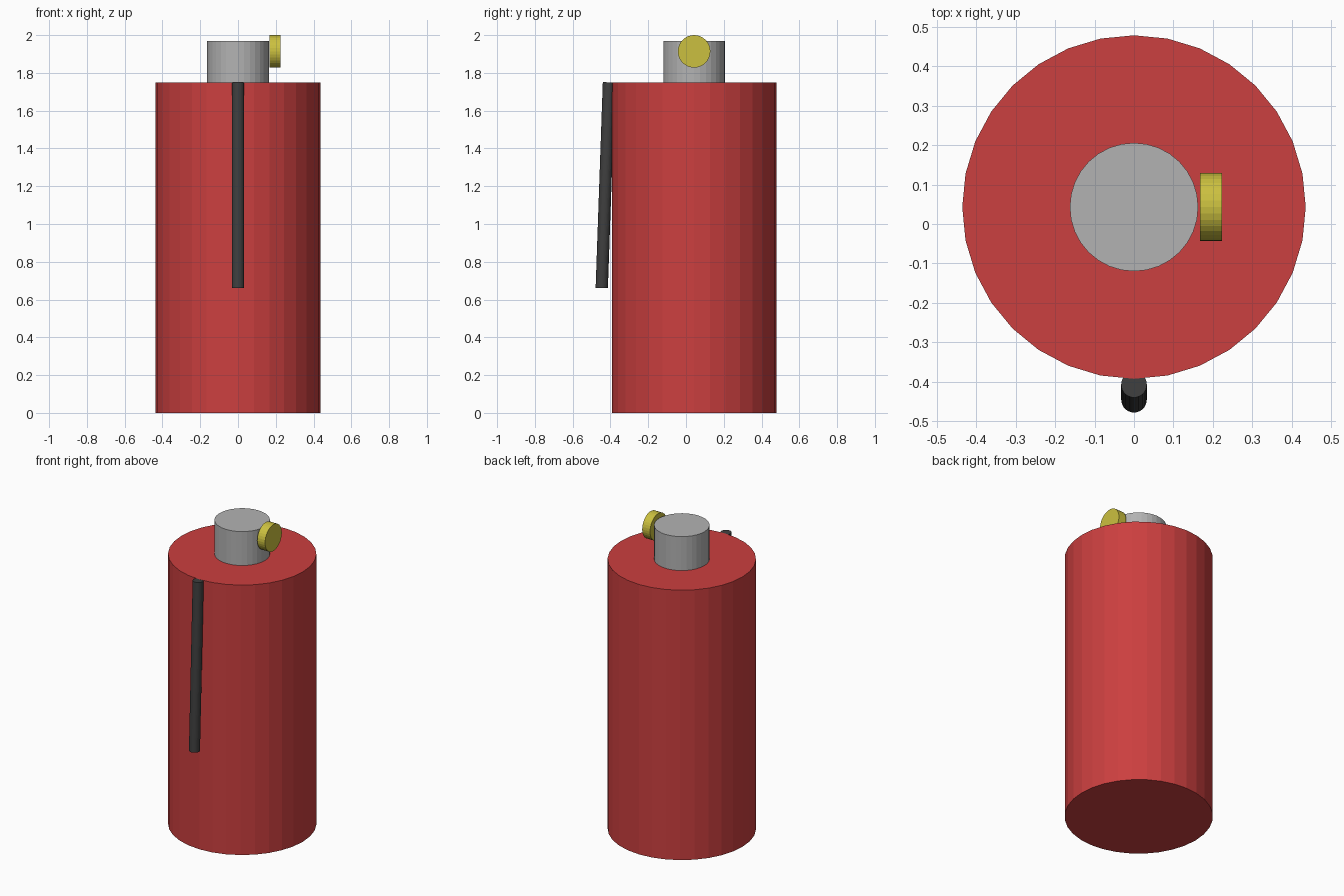
import bpy
from mathutils import Vector

if "Cube" in bpy.data.objects:
    bpy.data.objects.remove(bpy.data.objects["Cube"])


def material(name, color):
    m = bpy.data.materials.new(name)
    m.diffuse_color = (*color, 1)
    m.use_nodes = True
    m.node_tree.nodes["Principled BSDF"].inputs["Base Color"].default_value = m.diffuse_color
    return m


def rod(name, start, end, radius, sides, mat):
    """Capped, flat-faced cylinder running from start to end."""
    a, b = Vector(start), Vector(end)
    bpy.ops.mesh.primitive_cylinder_add(vertices=sides, radius=radius,
                                        depth=(b - a).length, location=(a + b) / 2)
    ob = bpy.context.object
    ob.name = name
    ob.rotation_euler = Vector((0, 0, 1)).rotation_difference(b - a).to_euler()
    ob.data.materials.append(mat)
    return ob


red = material("red paint", (0.60, 0.05, 0.05))
grey = material("grey metal", (0.45, 0.45, 0.45))
yellow = material("yellow gauge", (0.60, 0.53, 0.05))
black = material("black rubber", (0.05, 0.05, 0.05))

Y = 0.043  # tank axis

# Tank and valve head
rod("tank", (0, Y, 0), (0, Y, 1.75), 0.436, 32, red)
rod("valve_head", (0, Y, 1.75), (0, Y, 1.97), 0.163, 32, grey)

# Round gauge floating beside the valve head
rod("gauge", (0.168, Y, 1.914), (0.224, Y, 1.914), 0.086, 32, yellow)

# Hose leaning away from the tank towards its lower end
rod("hose", (0, -0.446, 0.661), (0, -0.408, 1.75), 0.0325, 32, black)
